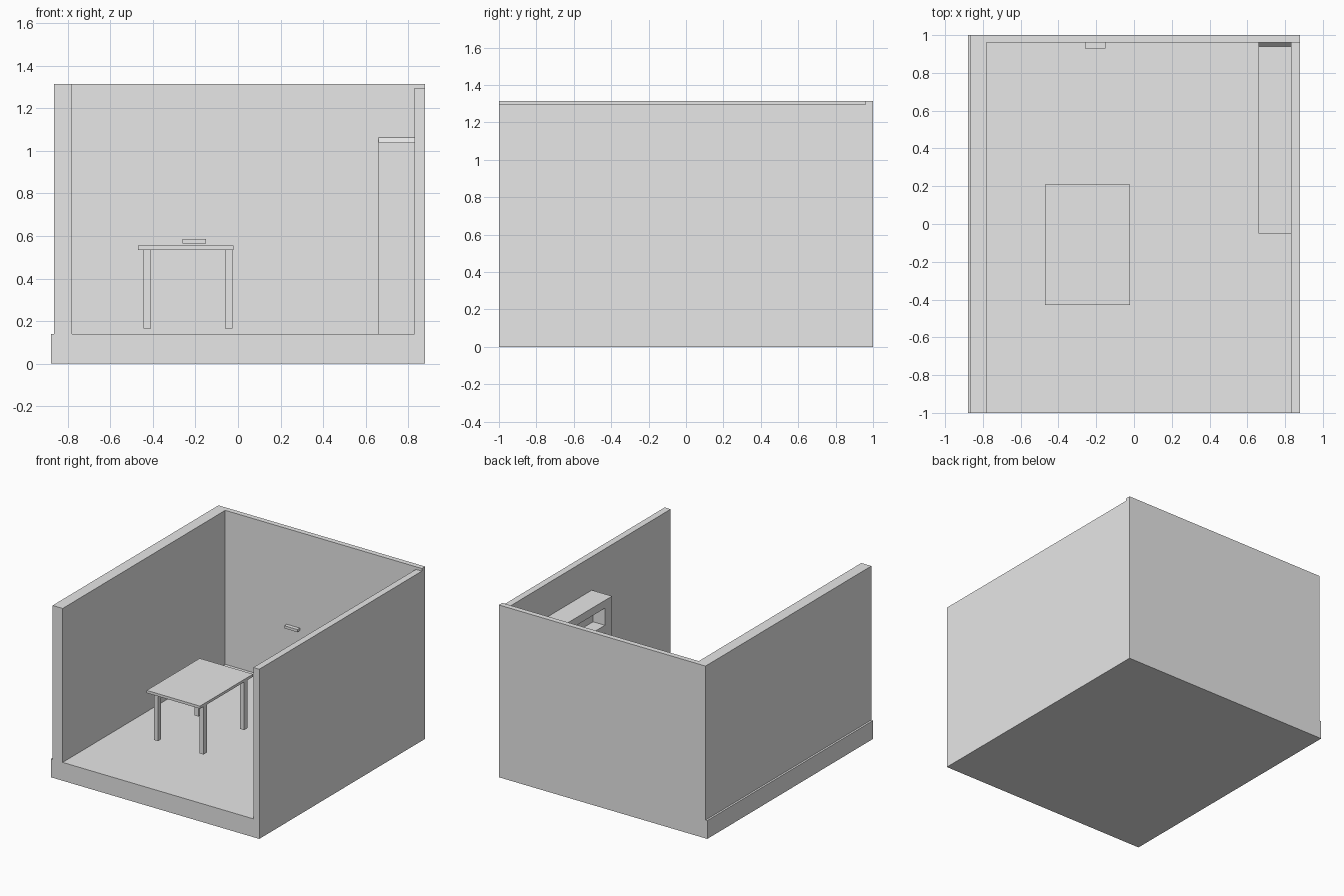
import bpy
import bmesh

cube = bpy.data.objects.get("Cube")
if cube:
    bpy.data.objects.remove(cube, do_unlink=True)

# One plain grey for everything
GREY = (0.8, 0.8, 0.8, 1.0)
grey = bpy.data.materials.new("plain_grey")
grey.use_nodes = True
grey.diffuse_color = GREY
grey.node_tree.nodes["Principled BSDF"].inputs["Base Color"].default_value = GREY


def finish(name, bm):
    bmesh.ops.recalc_face_normals(bm, faces=bm.faces)
    mesh = bpy.data.meshes.new(name)
    bm.to_mesh(mesh)
    bm.free()
    mesh.materials.append(grey)
    obj = bpy.data.objects.new(name, mesh)
    bpy.context.collection.objects.link(obj)
    return obj


def box(name, xs, ys, zs):
    """Box spanning the given (low, high) pair on each axis."""
    bm = bmesh.new()
    bmesh.ops.create_cube(bm, size=1)
    spans = (xs, ys, zs)
    for v in bm.verts:
        v.co = [s[0] if c < 0 else s[1] for c, s in zip(v.co, spans)]
    return finish(name, bm)


def prism(name, profile, xs):
    """Extrude a (y, z) profile along x."""
    bm = bmesh.new()
    face = bm.faces.new([bm.verts.new((xs[0], y, z)) for y, z in profile])
    out = bmesh.ops.extrude_face_region(bm, geom=[face])
    for v in out["geom"]:
        if isinstance(v, bmesh.types.BMVert):
            v.co.x = xs[1]
    return finish(name, bm)


# Room shell, open at the front and top
FLOOR = 0.14
BACK = 0.96
box("floor_slab", (-0.88, 0.88), (-1, 1), (0, FLOOR))
box("left_side_wall", (0.83, 0.88), (-1, BACK), (FLOOR, 1.295))
box("right_side_wall", (-0.865, -0.78), (-1, BACK), (FLOOR, 1.315))
box("back_wall", (-0.865, 0.88), (BACK, 1), (FLOOR, 1.315))

# Table with four legs
box("table_top", (-0.47, -0.02), (-0.43, 0.21), (0.535, 0.555))
for side, x in (("right", -0.445), ("left", -0.06)):
    for end, y in (("front", -0.38), ("back", 0.11)):
        box(f"table_leg_{end}_{side}", (x, x + 0.035), (y, y + 0.04), (0.165, 0.535))

# Small ledge on the back wall
box("wall_ledge", (-0.26, -0.15), (0.93, BACK), (0.565, 0.585))

# Shelf unit against the side wall: back, ends and boards around open bays
FRONT_X, INNER_X, WALL_X = 0.66, 0.76, 0.83
NEAR, TOP, END = -0.05, 1.04, 0.085
BAY, BOARD, BAYS = 0.13, 0.06, 4
box("shelf_back", (INNER_X, WALL_X), (NEAR, BACK), (FLOOR, TOP))
box("shelf_end_front", (FRONT_X, INNER_X), (NEAR, NEAR + END), (FLOOR, TOP))
box("shelf_end_back", (FRONT_X, INNER_X), (BACK - END, BACK), (FLOOR, TOP))
for i in range(BAYS + 1):
    high = TOP - i * (BAY + BOARD)
    low = high - BOARD if i < BAYS else FLOOR
    box(f"shelf_board_{i + 1}", (FRONT_X, INNER_X), (NEAR + END, BACK - END), (low, high))

# Sloped strip where the shelf top meets the back wall
prism("shelf_wedge", [(0.94, TOP), (BACK, TOP), (BACK, 1.062)], (FRONT_X, WALL_X))
